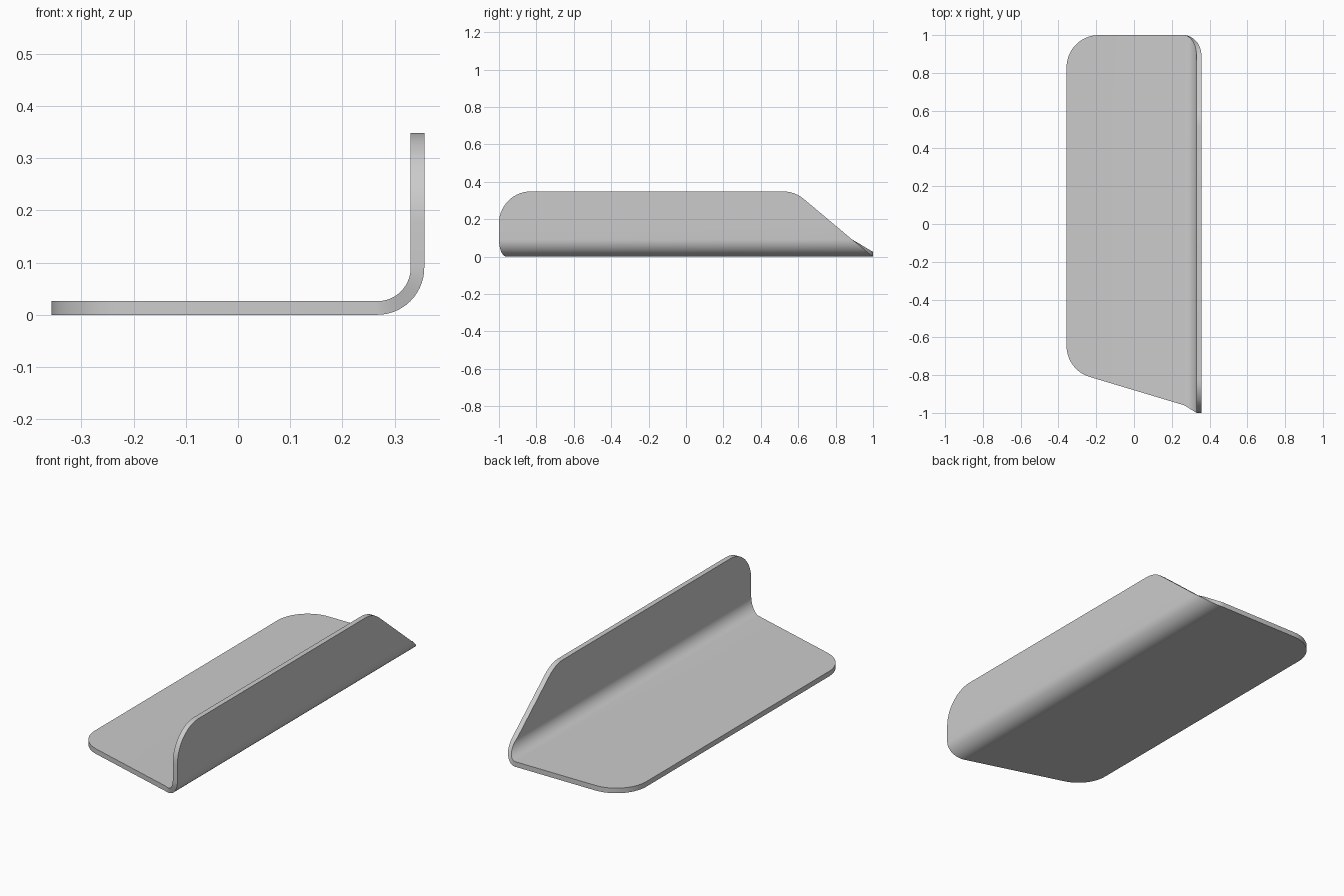
import bpy, bmesh
from math import sin, cos, pi, sqrt, radians

if "Cube" in bpy.data.objects:
    bpy.data.objects.remove(bpy.data.objects["Cube"])

T = 0.026            # sheet thickness
X0, X1 = -0.357, 0.357
H = 0.348            # flange height
RB = 0.09            # outer bend radius
R = 0.17             # corner radius
N = 14               # steps per arc
BX = X1 - RB         # bend centre x


def half(d):
    return sqrt(max(0.0, R * R - d * d))


# Base plate trim: front edge slanted, back edge straight, both corners rounded
def base_range(x):
    cx = X0 + R
    back = 0.83 + half(x - cx) if x < cx else 1.0
    tx = cx - R * sin(radians(16.7))
    front = -0.646 - half(x - cx) if x < tx else -0.809 - 0.3 * (x - tx)
    return front, back


# Flange trim: rounded front corner, sloping back edge
def flange_range(z):
    cz = H - R
    front = -0.83 - half(z - cz) if z > cz else -1.0
    a = radians(40)
    tz = cz + R * cos(a)
    back = 0.52 + half(z - cz) if z > tz else 0.52 + R * sin(a) + (tz - z) / math_tan(a)
    return front, back


def math_tan(a):
    return sin(a) / cos(a)


# Stations across the sheet: (outer xz, inner xz, front y, back y)
stations = []
xs = [X0 + R * (1 - cos(i / N * pi / 2)) for i in range(N + 1)]
xs.append(X0 + R - R * sin(radians(16.7)))
for x in sorted(xs):
    stations.append(((x, 0), (x, T), *base_range(x)))

f0, b0 = base_range(BX)
f1, b1 = flange_range(RB)
for i in range(N + 1):
    s = i / N
    a = s * pi / 2
    outer = (BX + RB * sin(a), RB - RB * cos(a))
    inner = (BX + (RB - T) * sin(a), RB - (RB - T) * cos(a))
    stations.append((outer, inner, f0 + (f1 - f0) * sin(a), b0 + (b1 - b0) * s ** 1.7))

zs = [H - R + R * sin(i / N * pi / 2) for i in range(N + 1)]
zs.append(H - R + R * cos(radians(40)))
for z in sorted(zs):
    stations.append(((X1, z), (X1 - T, z), *flange_range(z)))

# Bent sheet: rings of four corners bridged along the stations
bm = bmesh.new()
rings = []
for o, n, f, b in stations:
    rings.append([bm.verts.new(p) for p in
                  ((o[0], f, o[1]), (o[0], b, o[1]), (n[0], b, n[1]), (n[0], f, n[1]))])
for r, q in zip(rings, rings[1:]):
    for k in range(4):
        j = (k + 1) % 4
        bm.faces.new((r[k], r[j], q[j], q[k]))
bm.faces.new(rings[0])
bm.faces.new(rings[-1])
bmesh.ops.recalc_face_normals(bm, faces=bm.faces)
me = bpy.data.meshes.new("bent_bracket")
bm.to_mesh(me)
bm.free()
ob = bpy.data.objects.new("bent_bracket", me)
bpy.context.collection.objects.link(ob)
bpy.context.view_layer.objects.active = ob
ob.select_set(True)
bpy.ops.object.shade_smooth_by_angle(angle=radians(30))
